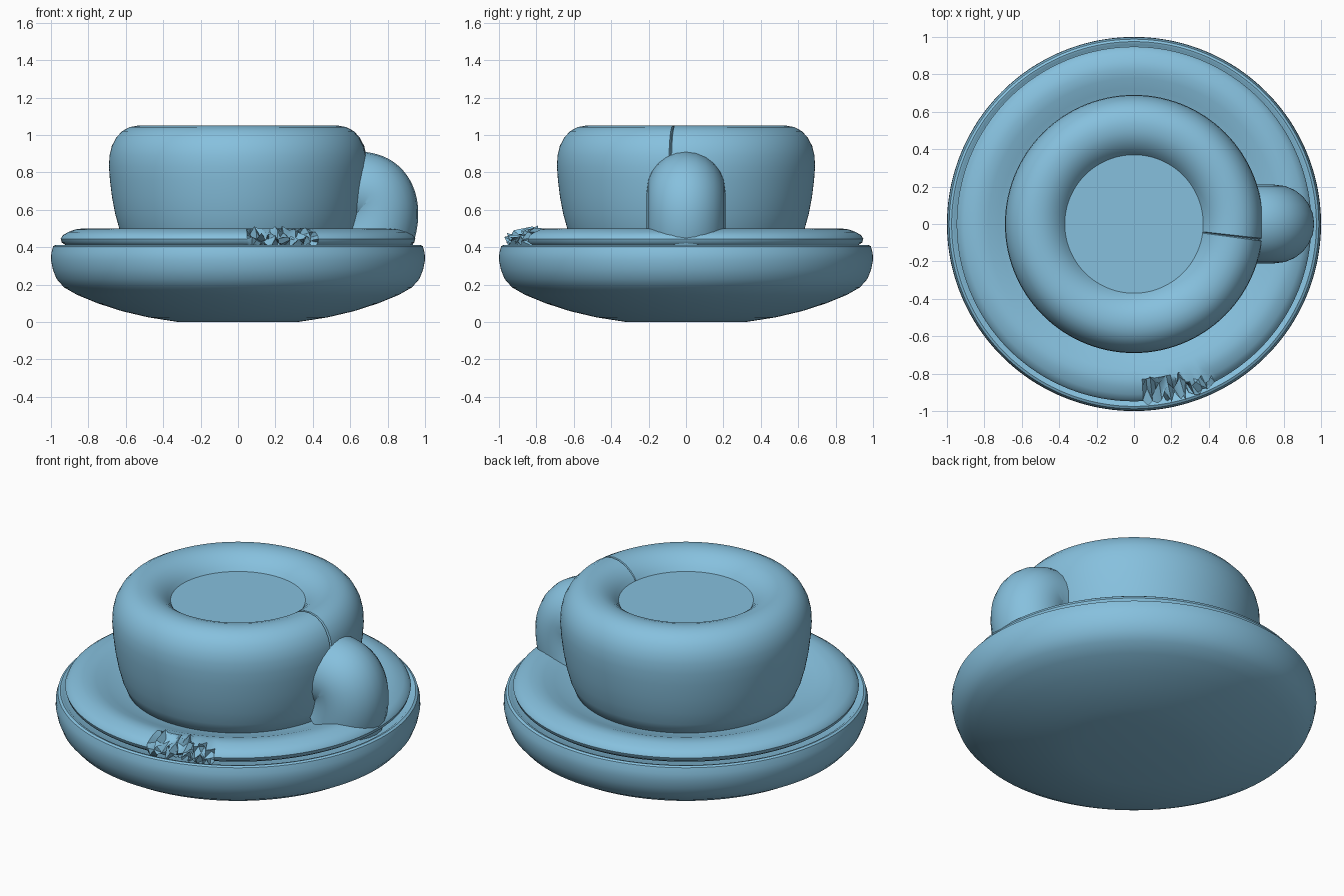
import bpy, bmesh, math, random

if "Cube" in bpy.data.objects:
    bpy.data.objects.remove(bpy.data.objects["Cube"], do_unlink=True)
random.seed(4)

blue = bpy.data.materials.new("light blue")
blue.use_nodes = True
colour = (0.24, 0.53, 0.73, 1)
blue.diffuse_color = colour
blue.node_tree.nodes["Principled BSDF"].inputs["Base Color"].default_value = colour


def finish(obj, angle):
    obj.data.materials.append(blue)
    bpy.ops.object.select_all(action='DESELECT')
    obj.select_set(True)
    bpy.context.view_layer.objects.active = obj
    bpy.ops.object.shade_smooth_by_angle(angle=math.radians(angle))


def lathe(name, profile, degrees, shape=None, angle=40):
    """Turn an (r, z) profile about z, closing both ends; shape may bend each point."""
    bm = bmesh.new()
    columns = []
    for deg in degrees:
        column = []
        for r, z in profile:
            if shape:
                r, z = shape(deg, r, z)
            a = math.radians(deg)
            column.append(bm.verts.new((r * math.cos(a), r * math.sin(a), z)))
        columns.append(column)
    for i, c in enumerate(columns):
        d = columns[(i + 1) % len(columns)]
        for j in range(len(profile) - 1):
            bm.faces.new((c[j], d[j], d[j + 1], c[j + 1]))
    for end in (0, -1):
        bm.faces.new([c[end] for c in columns])
    bmesh.ops.recalc_face_normals(bm, faces=bm.faces)
    mesh = bpy.data.meshes.new(name)
    bm.to_mesh(mesh)
    bm.free()
    obj = bpy.data.objects.new(name, mesh)
    bpy.context.collection.objects.link(obj)
    finish(obj, angle)
    return obj


turn = [i * 1.5 for i in range(240)]

# Rounded outer saucer with a thin lip
lathe("saucer_base", [
    (0.32, 0), (0.48, 0.025), (0.62, 0.058), (0.75, 0.1), (0.86, 0.145),
    (0.93, 0.185), (0.97, 0.23), (0.99, 0.28), (1, 0.33), (0.998, 0.37),
    (0.988, 0.405), (0.975, 0.412), (0.96, 0.408), (0.945, 0.395), (0.8, 0.39)], turn)


# Saucer top with a ragged chip in the front rim
def chip(deg, r, z):
    if 274 < deg < 296 and r > 0.86:
        return r + random.uniform(-0.07, 0.035), z + random.uniform(-0.03, 0.02)
    return r, z


lathe("saucer_top", [
    (0.5, 0.42), (0.58, 0.432), (0.65, 0.447), (0.72, 0.47), (0.78, 0.491),
    (0.83, 0.5), (0.87, 0.495), (0.91, 0.48), (0.938, 0.463), (0.948, 0.445),
    (0.942, 0.425), (0.92, 0.41), (0.88, 0.4), (0.5, 0.395)], turn, chip)

# Cup with a fat rolled rim, a flat drink surface and a fine seam across the rim
seam = 353


def groove(deg, r, z):
    if deg == seam and z > 0.88:
        return r - (0.012 if r > 0.6 else 0), z - (0.012 if r > 0.37 else 0)
    return r, z


cup_turn = sorted([d for d in turn if abs(d - seam) > 1] + [seam - 0.6, seam, seam + 0.6])
lathe("cup", [
    (0.55, 0.4), (0.605, 0.43), (0.635, 0.5), (0.657, 0.58), (0.674, 0.67),
    (0.685, 0.76), (0.69, 0.83), (0.687, 0.89), (0.675, 0.94), (0.652, 0.985),
    (0.62, 1.02), (0.58, 1.042), (0.535, 1.05), (0.49, 1.046), (0.45, 1.033),
    (0.415, 1.01), (0.388, 0.985), (0.37, 0.96)], cup_turn, groove)

# Fat handle tube bending down from the cup to the saucer
curve = bpy.data.curves.new("handle_path", 'CURVE')
curve.dimensions = '3D'
curve.bevel_depth = 0.21
curve.bevel_resolution = 10
curve.use_fill_caps = True
path = [(0.45, 0.705), (0.56, 0.705), (0.66, 0.705), (0.725, 0.685),
        (0.755, 0.62), (0.755, 0.54), (0.735, 0.47), (0.71, 0.42)]
spline = curve.splines.new('NURBS')
spline.points.add(len(path) - 1)
for point, (x, z) in zip(spline.points, path):
    point.co = (x, 0, z, 1)
spline.order_u = 4
spline.use_endpoint_u = True
spline.resolution_u = 6
tube = bpy.data.objects.new("handle_path", curve)
bpy.context.collection.objects.link(tube)
bpy.context.view_layer.update()
mesh = bpy.data.meshes.new_from_object(tube.evaluated_get(bpy.context.evaluated_depsgraph_get()))
bpy.data.objects.remove(tube, do_unlink=True)
mesh.materials.clear()
handle = bpy.data.objects.new("handle", mesh)
bpy.context.collection.objects.link(handle)
finish(handle, 50)
